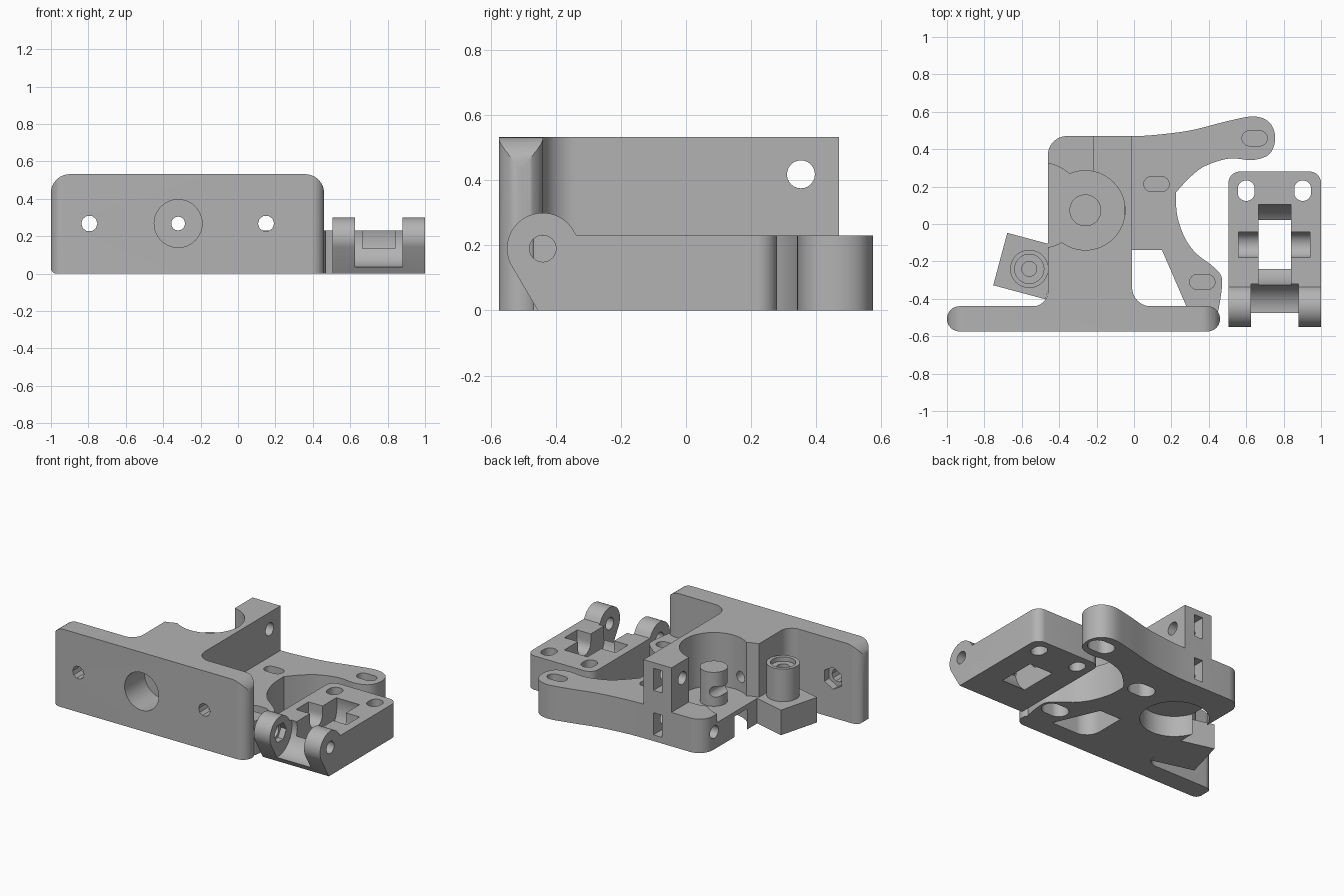
import bpy, bmesh, math
from mathutils import Vector

cube = bpy.data.objects.get("Cube")
if cube:
    bpy.data.objects.remove(cube, do_unlink=True)

grey = bpy.data.materials.new("plain_grey")
grey.use_nodes = True
grey.diffuse_color = (0.45, 0.45, 0.45, 1)
grey.node_tree.nodes["Principled BSDF"].inputs["Base Color"].default_value = grey.diffuse_color


# Profile helpers
def circle(u, v, r, n=40, turn=0.0):
    return [(u + r * math.cos(turn + math.tau * i / n),
             v + r * math.sin(turn + math.tau * i / n)) for i in range(n)]


def rect(u0, v0, u1, v1):
    return [(u0, v0), (u1, v0), (u1, v1), (u0, v1)]


def rounded(corners, n=8):
    """Polygon from (u, v, radius) corners, each filleted by an arc."""
    out = []
    for i, (u, v, r) in enumerate(corners):
        p = Vector((u, v))
        if r == 0:
            out.append((u, v))
            continue
        a = (Vector(corners[i - 1][:2]) - p).normalized()
        b = (Vector(corners[(i + 1) % len(corners)][:2]) - p).normalized()
        half = a.angle(b) / 2
        centre = p + (a + b).normalized() * r / math.sin(half)
        reach = r / math.tan(half)
        start, end = p + a * reach - centre, p + b * reach - centre
        for k in range(n + 1):
            q = start.lerp(end, k / n).normalized() * r + centre
            out.append((q.x, q.y))
    return out


def slot(u, v, w, h):
    r = min(w, h) / 2 - 0.0005
    return rounded([(a, b, r) for a, b in rect(u - w / 2, v - h / 2, u + w / 2, v + h / 2)])


def spline(points, n=6):
    """Smooth curve through the points."""
    p = [Vector(q) for q in [points[0]] + points + [points[-1]]]
    out = []
    for i in range(1, len(p) - 2):
        for k in range(n):
            t = k / n
            m0, m1 = (p[i + 1] - p[i - 1]) / 2, (p[i + 2] - p[i]) / 2
            q = (p[i] * (2 * t**3 - 3 * t**2 + 1) + m0 * (t**3 - 2 * t**2 + t)
                 + p[i + 1] * (3 * t**2 - 2 * t**3) + m1 * (t**3 - t**2))
            out.append((q.x, q.y))
    return out + [points[-1]]


# Solid helpers
def solid(name, profile, lo, hi, axis="z"):
    place = {"x": lambda u, v, w: (w, u, v),
             "y": lambda u, v, w: (u, w, v),
             "z": lambda u, v, w: (u, v, w)}[axis]
    bm = bmesh.new()
    ends = [[bm.verts.new(place(u, v, w)) for u, v in profile] for w in (lo, hi)]
    n = len(profile)
    bm.faces.new(ends[0])
    bm.faces.new(ends[1])
    for i in range(n):
        j = (i + 1) % n
        bm.faces.new((ends[0][i], ends[0][j], ends[1][j], ends[1][i]))
    bmesh.ops.recalc_face_normals(bm, faces=bm.faces)
    mesh = bpy.data.meshes.new(name)
    bm.to_mesh(mesh)
    bm.free()
    mesh.materials.append(grey)
    obj = bpy.data.objects.new(name, mesh)
    bpy.context.collection.objects.link(obj)
    return obj


def combine(obj, other, operation):
    bpy.context.view_layer.objects.active = obj
    mod = obj.modifiers.new("combine", "BOOLEAN")
    mod.operation, mod.solver, mod.object = operation, "EXACT", other
    bpy.ops.object.modifier_apply(modifier=mod.name)
    bpy.data.objects.remove(other, do_unlink=True)


def cut(obj, profile, lo, hi, axis="z"):
    combine(obj, solid("cutter", profile, lo, hi, axis), "DIFFERENCE")


def add(obj, profile, lo, hi, axis="z"):
    combine(obj, solid("addition", profile, lo, hi, axis), "UNION")


def finish(obj):
    bpy.ops.object.select_all(action="DESELECT")
    obj.select_set(True)
    bpy.context.view_layer.objects.active = obj
    bpy.ops.object.shade_smooth_by_angle(angle=math.radians(30))


# Mounting plate: rounded in plan and on its upper corners
body = solid("main_body", slot(-0.27, -0.507, 1.46, 0.135), 0, 0.532)
combine(body, solid("plate_outline", rounded(
    [(-1, 0, 0.03), (0.46, 0, 0), (0.46, 0.532, 0.1), (-1, 0.532, 0.1)]),
    -0.7, -0.3, "y"), "INTERSECT")

# Tall housing block behind the plate, with fillets at the joint
block = solid("block", rounded(
    [(-0.46, 0.47, 0.1), (-0.46, -0.44, 0.08), (-0.6, -0.44, 0), (-0.6, -0.5, 0),
     (0.2, -0.5, 0), (0.2, -0.44, 0), (-0.01, -0.44, 0.1), (-0.01, 0.47, 0)]), 0, 0.532)
cut(block, rect(-0.7, 0.07, -0.22, 0.7), 0.23, 0.7)
cut(block, circle(-0.26, 0.073, 0.212, 56), 0.17, 0.7)
cut(block, circle(-0.5, 0.1, 0.228, 56), 0.17, 0.7)
combine(body, block, "UNION")

# Low curved arms, with a window beside the housing
top_edge = [(-0.01, 0.47), (0.1, 0.475), (0.3, 0.5), (0.5, 0.55), (0.64, 0.575),
            (0.725, 0.542), (0.755, 0.46), (0.725, 0.375), (0.635, 0.342),
            (0.51, 0.35), (0.38, 0.31), (0.3, 0.25), (0.225, 0.17)]
inner_edge = [(0.225, 0.17), (0.23, 0.05), (0.27, -0.07), (0.33, -0.155),
              (0.42, -0.225), (0.465, -0.275), (0.47, -0.34), (0.452, -0.46)]
arms = solid("arms", spline(top_edge) + spline(inner_edge)[1:]
             + [(0.43, -0.5), (-0.05, -0.5), (-0.05, 0.47)], 0, 0.23)
cut(arms, [(-0.03, -0.14), (0.15, -0.14), (0.28, -0.44), (-0.03, -0.44)], -0.1, 0.4)
combine(body, arms, "UNION")

# Motor recess underneath and centre post above
cut(body, circle(-0.26, 0.073, 0.211, 56), -0.1, 0.14)
add(body, circle(-0.26, 0.073, 0.085), 0.15, 0.4)

# Tilted foot and hinge boss on the outer side
c, s = math.cos(math.radians(-15)), math.sin(math.radians(-15))
foot = [(-0.575 + u * c - v * s, -0.225 + u * s + v * c)
        for u, v in rect(-0.145, -0.145, 0.145, 0.145)]
add(body, foot, 0, 0.17)
add(body, circle(-0.56, -0.24, 0.102), 0.1, 0.39)
cut(body, circle(-0.56, -0.24, 0.078), 0.36, 0.5)
cut(body, circle(-0.56, -0.24, 0.04, 24), 0.1, 0.5)

# Screw slots in the arms: narrow above, wide below, thin web between
for x, y in ((0.12, 0.213), (0.365, -0.31), (0.645, 0.458)):
    cut(body, slot(x, y, 0.135, 0.08), 0.12, 0.4)
    cut(body, slot(x, y, 0.18, 0.125), -0.1, 0.11)

# Plate holes with nut pockets, and the stepped feed bore
for x in (-0.795, 0.15):
    cut(body, circle(x, 0.268, 0.043, 10), -0.7, -0.4, "y")
    cut(body, circle(x, 0.268, 0.075, 6, math.pi / 6), -0.49, -0.4, "y")
cut(body, circle(-0.32, 0.268, 0.128, 48), -0.7, -0.36, "y")
cut(body, circle(-0.32, 0.268, 0.037, 16), -0.4, 0.7, "y")

# Clamp screw holes and nut slots in the rear tower
for z in (0.117, 0.418):
    cut(body, circle(0.353, z, 0.043, 24), -0.6, 0.05, "x")
    cut(body, rect(-0.15, z - 0.075, -0.085, z + 0.075), 0.28, 0.6, "y")
finish(body)

# Separate lever: side profile with a round hinge end
idler = solid("idler_lever", [(-0.455, 0), (0.28, 0), (0.28, 0.23), (-0.336, 0.23)]
              + [(-0.44 + 0.11 * math.cos(a), 0.19 + 0.11 * math.sin(a))
                 for a in (math.radians(25 + i * 9) for i in range(21))], 0.505, 1, "x")
combine(idler, solid("plan", rounded(
    [(0.505, -0.6, 0), (1, -0.6, 0), (1, 0.28, 0.06), (0.505, 0.28, 0.06)]),
    -0.1, 0.6), "INTERSECT")

# Gap between the ears, hinge hole and nut pocket
cut(idler, circle(-0.47, 0.19, 0.155), 0.625, 0.88, "x")
cut(idler, circle(-0.44, 0.19, 0.041, 24), 0.4, 1.1, "x")
cut(idler, circle(-0.44, 0.19, 0.065, 6), 0.585, 0.7, "x")

# Bearing pocket, axle trough and spring screw slots
cut(idler, circle(-0.11, 0.177, 0.22, 56), 0.665, 0.84, "x")
cut(idler, [(-0.18, 0.4)] + [(-0.112 + 0.068 * math.cos(a), 0.177 + 0.068 * math.sin(a))
    for a in (math.pi + math.pi * i / 16 for i in range(17))] + [(-0.044, 0.4)],
    0.56, 0.942, "x")
for x in (0.6, 0.902):
    cut(idler, slot(x, 0.178, 0.09, 0.11), -0.1, 0.5)
finish(idler)
